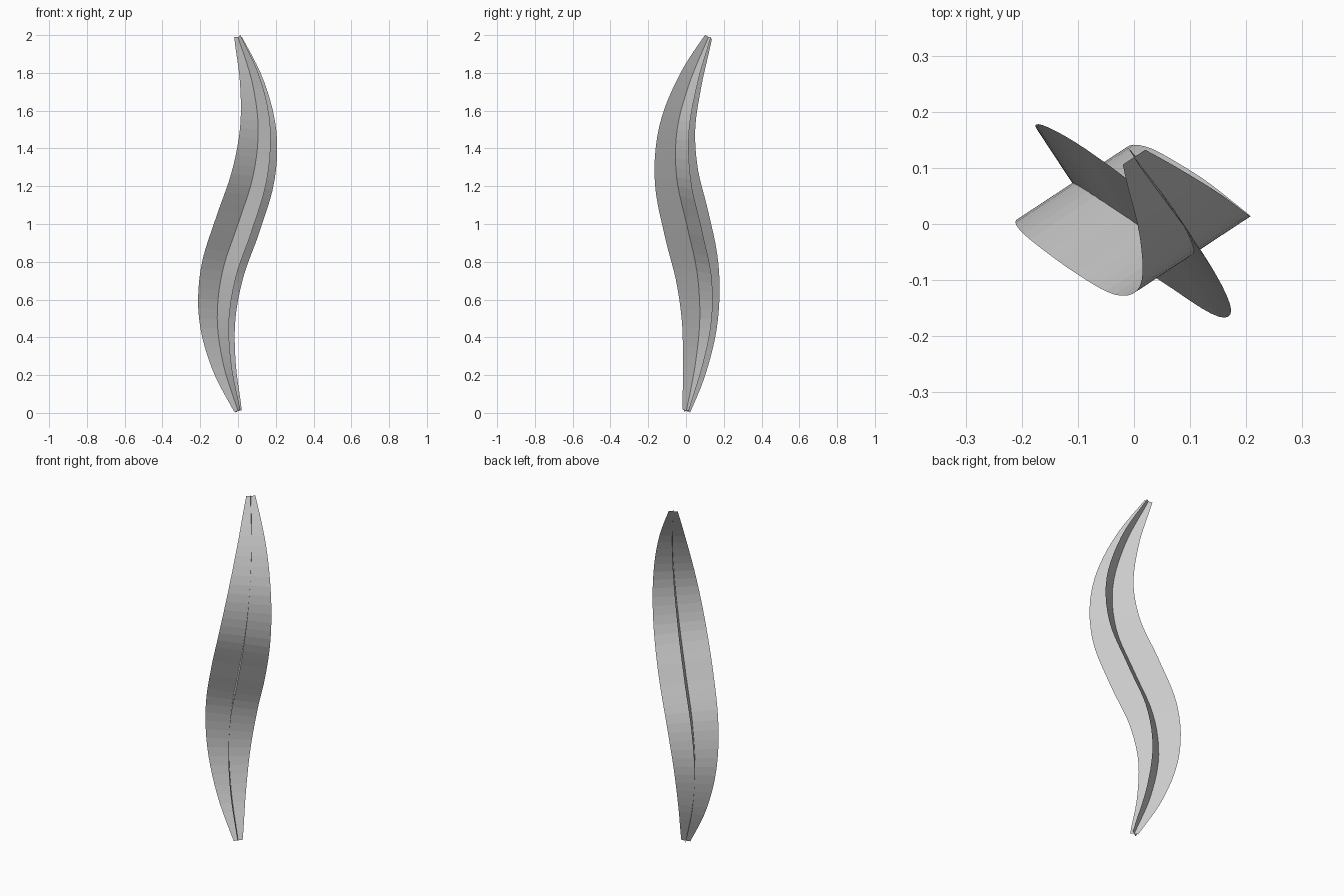
import bpy, bmesh
from mathutils import Vector

if "Cube" in bpy.data.objects:
    bpy.data.objects.remove(bpy.data.objects["Cube"])

SEGMENTS = 40

# S-shaped spine of the blade, base to tip
SPINE = [Vector(p) for p in (
    (0, 0.002, 0.01), (-0.076, 0.048, 0.25), (-0.11, 0.073, 0.5),
    (-0.082, 0.058, 0.75), (0.0, 0.003, 1.0), (0.079, -0.05, 1.25),
    (0.107, -0.047, 1.5), (0.075, 0.02, 1.75), (0.0, 0.119, 1.99))]
ACROSS = Vector((0.55, -0.835, 0)).normalized()


def spine_point(t):
    """Catmull-Rom position along the spine, t in 0..1."""
    pts = [2 * SPINE[0] - SPINE[1]] + SPINE + [2 * SPINE[-1] - SPINE[-2]]
    u = t * (len(SPINE) - 1)
    i = min(int(u), len(SPINE) - 2)
    u -= i
    a, b, c, d = pts[i:i + 4]
    return 0.5 * (2 * b + (c - a) * u + (2 * a - 5 * b + 4 * c - d) * u ** 2
                  + (3 * b - a - 3 * c + d) * u ** 3)


def frame(t):
    """Spine point, the two leaf width directions and the half width."""
    e = 0.01
    tangent = (spine_point(min(t + e, 1)) - spine_point(max(t - e, 0))).normalized()
    n = (ACROSS - ACROSS.dot(tangent) * tangent).normalized()
    return spine_point(t), (n, tangent.cross(n)), 0.024 + 0.122 * 4 * t * (1 - t)


def ribbon(name, axis):
    """Flat tapered strip following the spine."""
    bm = bmesh.new()
    previous = None
    for k in range(SEGMENTS + 1):
        p, dirs, w = frame(k / SEGMENTS)
        row = [bm.verts.new(p + s * w * dirs[axis]) for s in (-1, 1)]
        if previous:
            bm.faces.new((previous[0], previous[1], row[1], row[0]))
        previous = row
    mesh = bpy.data.meshes.new(name)
    bm.to_mesh(mesh)
    bm.free()
    obj = bpy.data.objects.new(name, mesh)
    bpy.context.collection.objects.link(obj)


# Two strips crossing at right angles
ribbon("wide_leaf_strip", 1)
ribbon("crossing_leaf_strip", 0)
